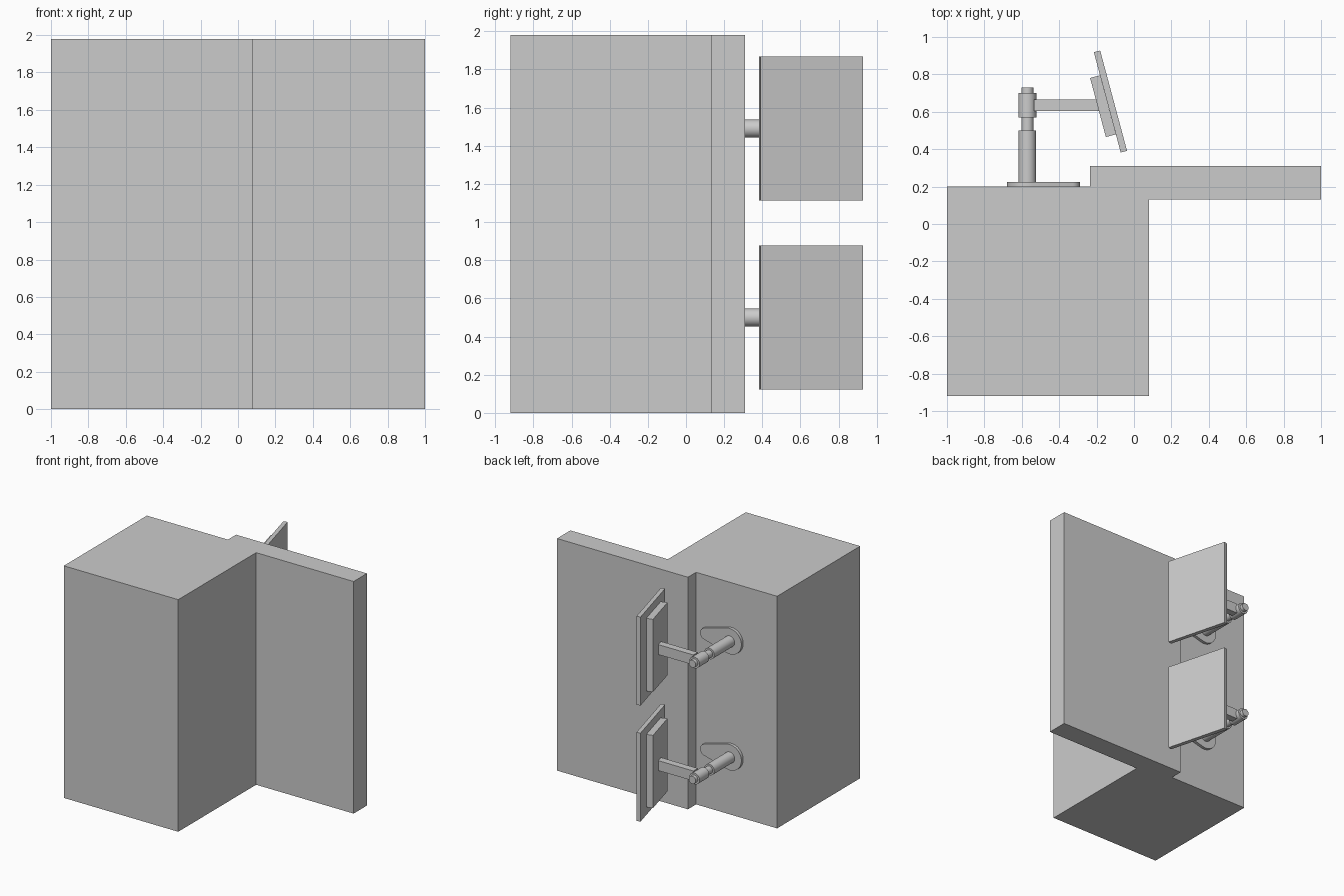
import bpy, bmesh, math
from mathutils import Matrix, Vector

if "Cube" in bpy.data.objects:
    bpy.data.objects.remove(bpy.data.objects["Cube"])


def make_object(name, bm, smooth=False):
    bmesh.ops.recalc_face_normals(bm, faces=bm.faces)
    mesh = bpy.data.meshes.new(name)
    bm.to_mesh(mesh)
    bm.free()
    obj = bpy.data.objects.new(name, mesh)
    bpy.context.collection.objects.link(obj)
    if smooth:
        bpy.ops.object.select_all(action='DESELECT')
        obj.select_set(True)
        bpy.context.view_layer.objects.active = obj
        bpy.ops.object.shade_smooth_by_angle(angle=math.radians(30))
    return obj


def extrude(name, points, depth, smooth=False):
    bm = bmesh.new()
    face = bm.faces.new([bm.verts.new(p) for p in points])
    new = bmesh.ops.extrude_face_region(bm, geom=[face])['geom']
    verts = [v for v in new if isinstance(v, bmesh.types.BMVert)]
    bmesh.ops.translate(bm, verts=verts, vec=Vector(depth))
    return make_object(name, bm, smooth)


def box(name, center, size, angle=0):
    bm = bmesh.new()
    bmesh.ops.create_cube(bm, size=1, matrix=Matrix.Translation(center)
                          @ Matrix.Rotation(angle, 4, 'Z')
                          @ Matrix.Diagonal((*size, 1)))
    return make_object(name, bm)


def rod(name, x, z, y0, y1, radius):
    bm = bmesh.new()
    bmesh.ops.create_cone(bm, cap_ends=True, segments=32, radius1=radius,
                          radius2=radius, depth=y1 - y0,
                          matrix=Matrix.Translation((x, (y0 + y1) / 2, z))
                          @ Matrix.Rotation(math.pi / 2, 4, 'X'))
    return make_object(name, bm, True)


def arc(cx, cz, r, start, end, y, steps):
    return [(cx + r * math.cos(start + (end - start) * i / steps), y,
             cz + r * math.sin(start + (end - start) * i / steps))
            for i in range(steps + 1)]


# Column with overlapping wall panel
profile = [(-1, -0.92), (0.08, -0.92), (0.08, 0.13), (1, 0.13),
           (1, 0.31), (-0.235, 0.31), (-0.235, 0.2), (-1, 0.2)]
extrude("column_and_wall", [(x, y, 0) for x, y in profile], (0, 0, 1.98))

PX = -0.57
TILT = math.radians(15)
for level, z in (("lower", 0.5), ("upper", 1.49)):
    # Teardrop base plate: large circle tangent to a small one
    a = math.acos((0.11 - 0.05) / 0.23)
    outline = (arc(PX, z, 0.11, a, 2 * math.pi - a, 0.198, 28)
               + arc(PX + 0.23, z, 0.05, -a, a, 0.198, 14))
    extrude(level + "_base_plate", outline, (0, 0.027, 0), True)

    # Post, pivot pin and collar
    rod(level + "_post", PX, z, 0.22, 0.50, 0.047)
    rod(level + "_pin", PX, z, 0.49, 0.73, 0.032)
    rod(level + "_collar", PX, z, 0.57, 0.70, 0.048)

    # Swing arm
    box(level + "_arm", (-0.36, 0.635, z), (0.35, 0.06, 0.085))

    # Tilted screen with its rear housing
    box(level + "_housing", (-0.166, 0.63, z), (0.055, 0.327, 0.62), TILT)
    box(level + "_screen", (-0.126, 0.655, z), (0.035, 0.555, 0.755), TILT)
